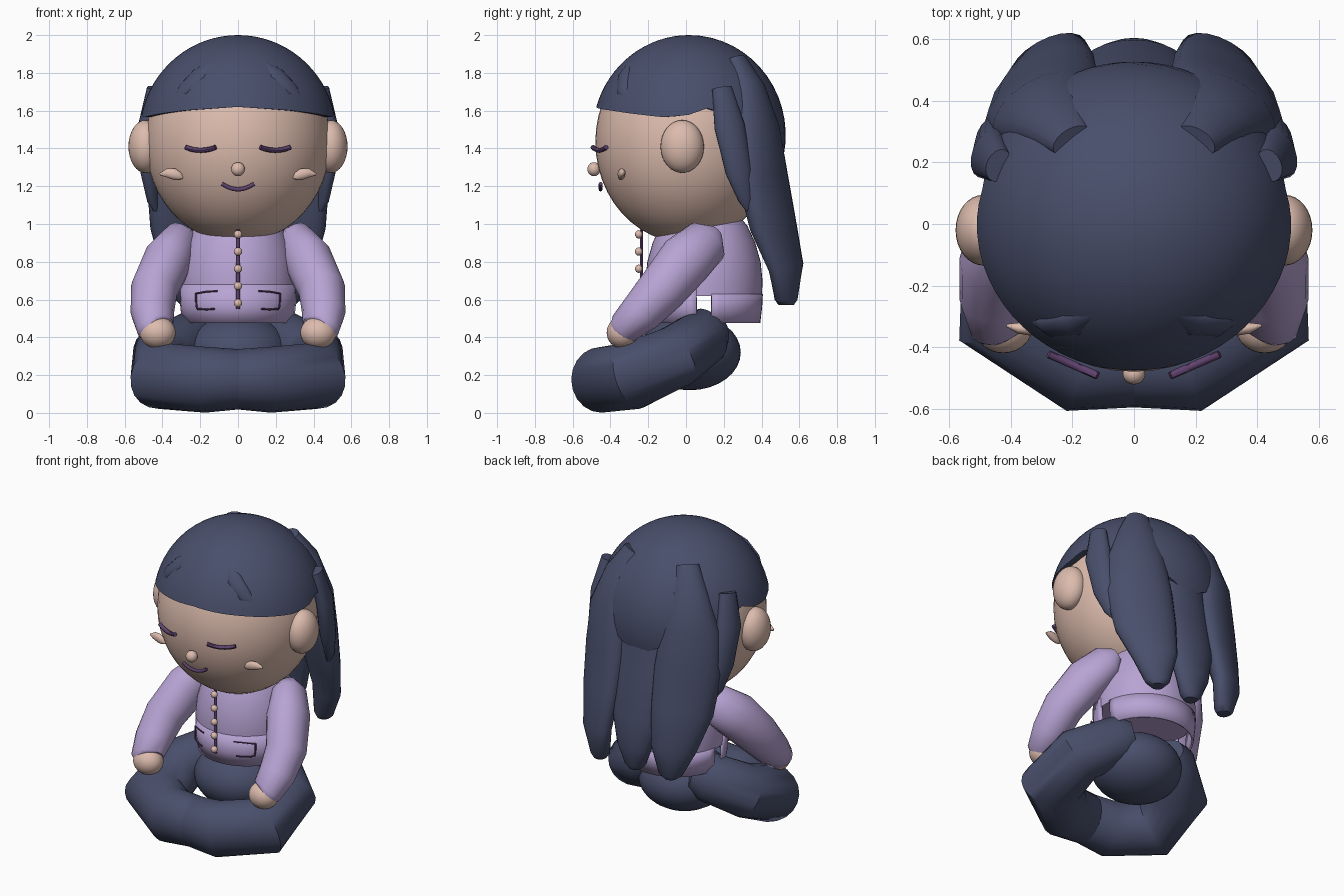
import bpy, math
from math import sin, cos, pi
from mathutils import Vector

cube = bpy.data.objects.get("Cube")
if cube:
    bpy.data.objects.remove(cube)


def material(name, rgb):
    m = bpy.data.materials.new(name)
    m.use_nodes = True
    m.diffuse_color = (*rgb, 1)
    m.node_tree.nodes["Principled BSDF"].inputs["Base Color"].default_value = (*rgb, 1)
    return m


SKIN = material("warm skin", (0.72, 0.50, 0.42))
LILAC = material("lilac cloth", (0.48, 0.37, 0.66))
NAVY = material("dark slate blue", (0.066, 0.078, 0.148))
PLUM = material("dark plum", (0.115, 0.055, 0.155))


def add(name, verts, faces, mat, mirror=False, thick=0):
    me = bpy.data.meshes.new(name)
    me.from_pydata([tuple(v) for v in verts], [], faces)
    me.materials.append(mat)
    ob = bpy.data.objects.new(name, me)
    bpy.context.collection.objects.link(ob)
    bpy.ops.object.select_all(action='DESELECT')
    ob.select_set(True)
    bpy.context.view_layer.objects.active = ob
    bpy.ops.object.mode_set(mode='EDIT')
    bpy.ops.mesh.select_all(action='SELECT')
    bpy.ops.mesh.normals_make_consistent(inside=False)
    bpy.ops.object.mode_set(mode='OBJECT')
    bpy.ops.object.shade_smooth_by_angle(angle=math.radians(45))
    if thick:
        s = ob.modifiers.new("thickness", 'SOLIDIFY')
        s.thickness = thick
    if mirror:
        ob.modifiers.new("mirror", 'MIRROR')


def rings_mesh(name, rings, mat, caps=True, keep=None, **kw):
    """Bridge equal closed rings of points into a tube."""
    n = len(rings[0])
    verts = [v for r in rings for v in r]
    faces = []
    for i in range(len(rings) - 1):
        for j in range(n):
            k = (j + 1) % n
            if keep is None or keep((j + 0.5) / n * 2 * pi):
                faces.append((i * n + j, i * n + k, (i + 1) * n + k, (i + 1) * n + j))
    if caps:
        faces += [tuple(range(n)), tuple(range(len(verts) - n, len(verts)))]
    add(name, verts, faces, mat, **kw)


def loft(name, path, mat, ref=(0, 0, 1), sides=16, **kw):
    """Tube along path points (x, y, z, half width, half depth); depth leans to ref."""
    pts = [Vector(p[:3]) for p in path]
    rings = []
    for i, p in enumerate(path):
        t = Vector()
        if i:
            t += (pts[i] - pts[i - 1]).normalized()
        if i < len(pts) - 1:
            t += (pts[i + 1] - pts[i]).normalized()
        w = t.cross(Vector(ref)).normalized()
        d = w.cross(t).normalized()
        rings.append([pts[i] + w * p[3] * cos(a) + d * p[4] * sin(a)
                      for a in (2 * pi * j / sides for j in range(sides))])
    rings_mesh(name, rings, mat, **kw)


def ellipsoid(name, c, r, mat, mirror=False, seg=32):
    rings = []
    for i in range(seg // 2 + 1):
        p = max(0.01, min(pi - 0.01, pi * i / (seg // 2)))
        rings.append([(c[0] + r[0] * sin(p) * cos(a), c[1] + r[1] * sin(p) * sin(a),
                       c[2] + r[2] * cos(p)) for a in (2 * pi * j / seg for j in range(seg))])
    rings_mesh(name, rings, mat, mirror=mirror)


# Head, ears and nose
ellipsoid("head", (0, 0, 1.435), (0.49, 0.48, 0.535), SKIN, seg=48)
ellipsoid("ear", (0.49, -0.02, 1.41), (0.09, 0.115, 0.14), SKIN, mirror=True)
ellipsoid("nose", (0, -0.487, 1.29), (0.037, 0.035, 0.037), SKIN, seg=20)

# Leaf shaped cheeks, higher at the outer end
loft("cheek", [(0.292, -0.345, 1.243, 0.004, 0.004), (0.31, -0.345, 1.252, 0.016, 0.022),
               (0.34, -0.342, 1.265, 0.02, 0.03), (0.375, -0.338, 1.27, 0.018, 0.024),
               (0.413, -0.33, 1.264, 0.005, 0.006)], SKIN, mirror=True)

# Closed eyes and smile
eye = []
mouth = []
for i in range(9):
    u = i / 4 - 1
    eye.append((0.198 + 0.08 * u, -0.458 + 0.035 * u, 1.39 + 0.016 * u * u, 0.013, 0.013))
    mouth.append((0.085 * u, -0.452, 1.183 + 0.03 * u * u, 0.01, 0.011))
loft("closed_eye", eye, PLUM, sides=8, mirror=True)
loft("mouth", mouth, PLUM, sides=8)

# Hair cap with a wavy lower edge
EDGE = ((0, 1.62), (35, 1.60), (75, 1.565), (92, 1.58), (100, 1.615),
        (115, 1.58), (140, 1.5), (180, 1.31))


def edge_height(a):
    d = abs(math.degrees(a))
    for (a0, z0), (a1, z1) in zip(EDGE, EDGE[1:]):
        if d <= a1:
            return z0 + (z1 - z0) * (d - a0) / (a1 - a0)
    return EDGE[-1][1]


cap_rings = []
for i in range(18):
    ring = []
    for j in range(64):
        a = -pi + 2 * pi * j / 64
        end = math.acos((edge_height(a) - 1.47) / 0.53)
        p = end * max(0.002, min(i, 16) / 16)
        k = 0.9 if i == 17 else 1
        ring.append((0.522 * k * sin(p) * sin(a), 0.016 - 0.512 * k * sin(p) * cos(a),
                     1.47 + 0.53 * cos(p)))
    cap_rings.append(ring)
rings_mesh("hair_cap", cap_rings, NAVY)

# Hair locks
loft("back_lock_side", [
    (0.20, 0.27, 1.87, 0.07, 0.045), (0.255, 0.33, 1.72, 0.115, 0.08),
    (0.295, 0.37, 1.5, 0.18, 0.105), (0.30, 0.405, 1.25, 0.205, 0.10),
    (0.295, 0.46, 1.0, 0.19, 0.09), (0.28, 0.53, 0.77, 0.14, 0.07),
    (0.26, 0.53, 0.6, 0.075, 0.055), (0.26, 0.53, 0.57, 0.04, 0.04)],
    NAVY, ref=(0.5, 0.87, 0), sides=20, mirror=True)
loft("back_lock_middle", [
    (0, 0.41, 1.62, 0.08, 0.05), (0, 0.43, 1.4, 0.17, 0.08), (0, 0.46, 1.15, 0.19, 0.085),
    (0, 0.52, 0.9, 0.165, 0.08), (0, 0.54, 0.72, 0.12, 0.065), (0, 0.53, 0.6, 0.07, 0.055),
    (0, 0.53, 0.57, 0.04, 0.04)], NAVY, ref=(0, 1, 0), sides=20)
loft("ear_lock", [
    (0.44, 0.19, 1.72, 0.055, 0.04), (0.475, 0.23, 1.52, 0.085, 0.05),
    (0.465, 0.28, 1.28, 0.075, 0.048), (0.45, 0.32, 1.13, 0.045, 0.03),
    (0.43, 0.34, 1.07, 0.02, 0.015)], NAVY, ref=(1, 0.4, 0), mirror=True)
loft("fringe_lock", [
    (0.11, -0.285, 1.87, 0.01, 0.01), (0.2, -0.325, 1.79, 0.05, 0.025),
    (0.28, -0.332, 1.71, 0.045, 0.025), (0.35, -0.30, 1.64, 0.01, 0.01)],
    NAVY, ref=(0.5, -0.8, 0.4), mirror=True)


# Jacket body, with hem panels split at the sides
def oval(z, r, seg=48):
    return [(r * sin(2 * pi * j / seg), 0.095 - r * cos(2 * pi * j / seg), z) for j in range(seg)]


rings_mesh("jacket_body", [oval(z, r) for z, r in (
    (1.02, 0.205), (0.99, 0.23), (0.9, 0.272), (0.8, 0.3), (0.7, 0.31), (0.62, 0.307))], LILAC)
for name, top, side in (("jacket_front_panel", 0.68, 1), ("jacket_back_panel", 0.63, -1)):
    rings_mesh(name, [oval(top, 0.312), oval(0.56, 0.308), oval(0.475, 0.298)], LILAC,
               caps=False, thick=0.012, keep=lambda a, s=side: s * cos(a) > 0.13)

# Button strip, buttons and pocket trims
loft("button_strip", [(0, -0.235, 0.55, 0.01, 0.008), (0, -0.235, 0.97, 0.01, 0.008)],
     PLUM, ref=(0, 1, 0), sides=8)
for i in range(5):
    ellipsoid("button_%d" % (i + 1), (0, -0.25, 0.945 - 0.091 * i), (0.022, 0.02, 0.022), SKIN, seg=16)


def on_panel(x, z):
    return (x, 0.09 - math.sqrt(0.315 ** 2 - x * x), z, 0.005, 0.005)


for name, ends in (("pocket_top", ((0.11, 0.645), (0.165, 0.643), (0.22, 0.633))),
                   ("pocket_side", ((0.222, 0.635), (0.222, 0.59), (0.218, 0.55))),
                   ("pocket_bottom", ((0.215, 0.55), (0.165, 0.548), (0.125, 0.55)))):
    loft(name, [on_panel(*e) for e in ends], PLUM, ref=(0.4, -0.9, 0.05), sides=6, mirror=True)

# Arms and hands
loft("arm", [
    (0.26, 0.15, 0.95, 0.05, 0.05), (0.30, 0.11, 0.91, 0.125, 0.10),
    (0.37, 0.0, 0.81, 0.145, 0.13), (0.445, -0.13, 0.65, 0.13, 0.125),
    (0.453, -0.24, 0.53, 0.112, 0.115), (0.438, -0.325, 0.45, 0.09, 0.1),
    (0.43, -0.335, 0.44, 0.075, 0.085)],
    LILAC, ref=(1, 0, 0), mirror=True)
ellipsoid("hand", (0.425, -0.335, 0.425), (0.095, 0.085, 0.085), SKIN, mirror=True)

# Crossed legs and seat
loft("crossed_leg", [
    (0.14, 0.17, 0.43, 0.08, 0.09), (0.20, 0.11, 0.41, 0.14, 0.15),
    (0.39, -0.05, 0.30, 0.18, 0.165), (0.40, -0.29, 0.195, 0.19, 0.18),
    (0.17, -0.45, 0.175, 0.165, 0.174), (-0.12, -0.45, 0.18, 0.14, 0.15),
    (-0.2, -0.43, 0.18, 0.08, 0.09)], NAVY, sides=20, mirror=True)
ellipsoid("seat", (0, 0.02, 0.32), (0.28, 0.27, 0.2), NAVY)
